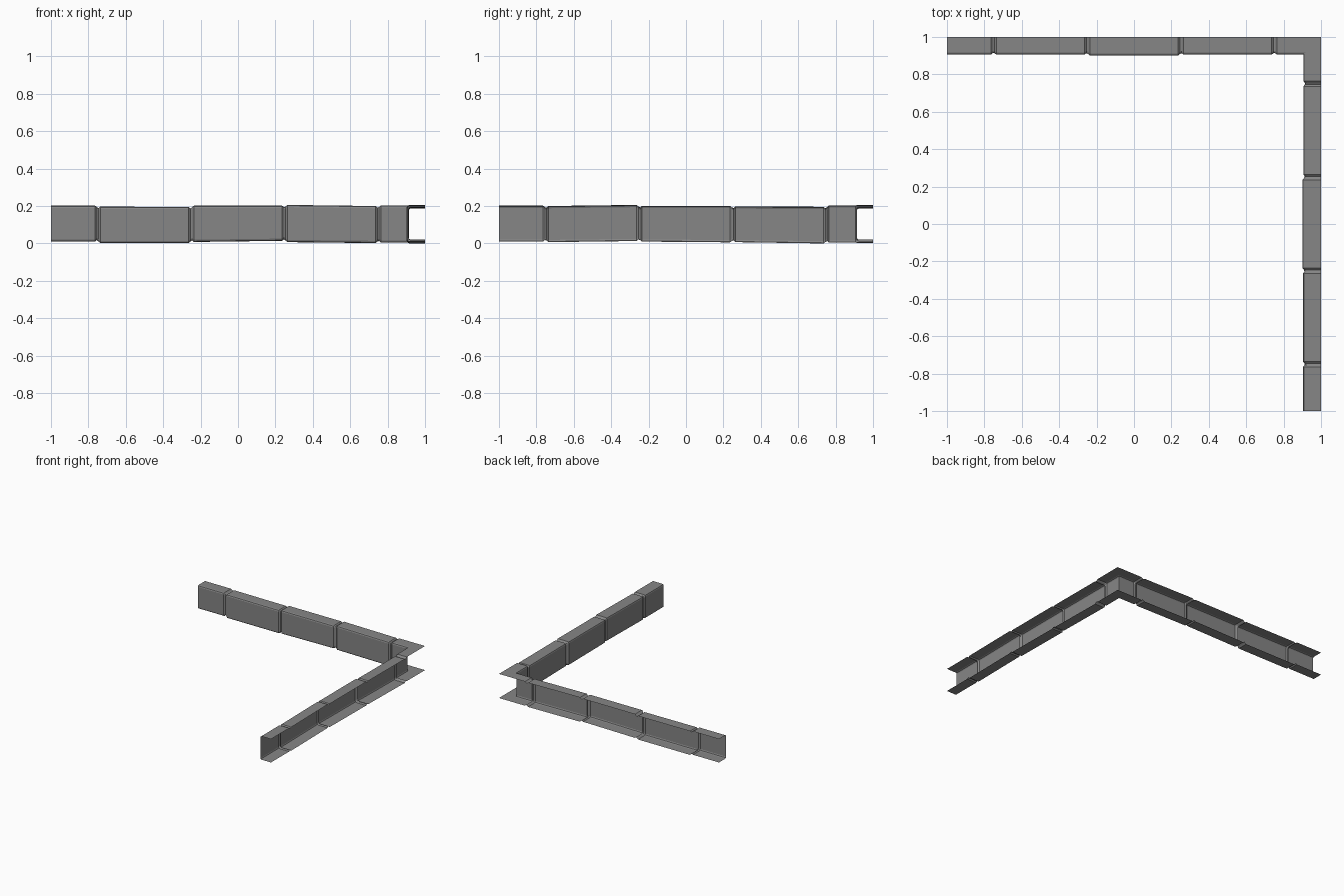
import bpy
import bmesh

cube = bpy.data.objects.get("Cube")
if cube:
    bpy.data.objects.remove(cube, do_unlink=True)

stone = bpy.data.materials.new("grey_stone")
stone.use_nodes = True
grey = (0.24, 0.24, 0.24, 1)
stone.diffuse_color = grey
stone.node_tree.nodes["Principled BSDF"].inputs["Base Color"].default_value = grey

JOINTS = (-0.75, -0.25, 0.25, 0.75)
CHAMFER = 0.012
GROOVE = 0.008


# Open channel section: (distance in from the outer edge, height)
def section(depth, low, high, inset=0.0):
    d, a, b = depth - inset, low + inset, high - inset
    c = CHAMFER
    return [(0, a), (d - c, a), (d - c * 0.3, a + c * 0.3), (d, a + c),
            (d, b - c), (d - c * 0.3, b - c * 0.3), (d - c, b), (0, b)]


# Each block: web depth, bottom and top heights at its start and end
CORNER = (0.095, 0.005, 0.203, 0.005, 0.203)
BACK = [(0.094, 0.01, 0.202, 0.01, 0.202),
        (0.095, 0.002, 0.197, 0.002, 0.195),
        (0.1, 0.008, 0.202, 0.014, 0.202),
        (0.095, 0.007, 0.206, 0.002, 0.2), CORNER]
SIDE = [(0.096, 0.01, 0.202, 0.01, 0.202),
        (0.096, 0.007, 0.2, 0.013, 0.206),
        (0.1, 0.01, 0.201, 0.006, 0.201),
        (0.095, 0.007, 0.198, 0.0, 0.196), CORNER]


# Stations run from the free end to the corner, pinched at every joint
def arm_stations(blocks):
    ends = (-1.0,) + JOINTS + (1.0,)
    stations = []
    for i, (depth, low_a, high_a, low_b, high_b) in enumerate(blocks):
        start, stop = ends[i], ends[i + 1]
        first = section(depth, low_a, high_a)
        last = section(depth, low_b, high_b)
        if i:
            stations.append((start + 0.005, section(depth, low_a, high_a, GROOVE)))
            stations.append((start + 0.014, first))
        else:
            stations.append((start, first))
        if i < len(blocks) - 1:
            stations.append((stop - 0.014, last))
            stations.append((stop - 0.005, section(depth, low_b, high_b, GROOVE)))
    return stations


# Sweep both arms as one strip with a mitred corner
bm = bmesh.new()
rings = []
for t, profile in arm_stations(BACK):
    rings.append([bm.verts.new((t, 1 - d, z)) for d, z in profile])
rings.append([bm.verts.new((1 - d, 1 - d, z)) for d, z in section(*CORNER[:3])])
for t, profile in reversed(arm_stations(SIDE)):
    rings.append([bm.verts.new((1 - d, t, z)) for d, z in profile])

for ring, following in zip(rings, rings[1:]):
    for k in range(len(ring) - 1):
        bm.faces.new((ring[k], ring[k + 1], following[k + 1], following[k]))

# Turn every face towards the solid side of the kerb
bm.normal_update()
for face in bm.faces:
    if abs(face.normal.z) > 0.9:
        wrong = (face.calc_center_median().z - 0.1) * face.normal.z < 0
        if wrong:
            bmesh.ops.reverse_faces(bm, faces=bm.faces[:])
        break

mesh = bpy.data.meshes.new("kerb_blocks")
bm.to_mesh(mesh)
bm.free()
mesh.materials.append(stone)
kerb = bpy.data.objects.new("kerb_blocks", mesh)
bpy.context.collection.objects.link(kerb)
